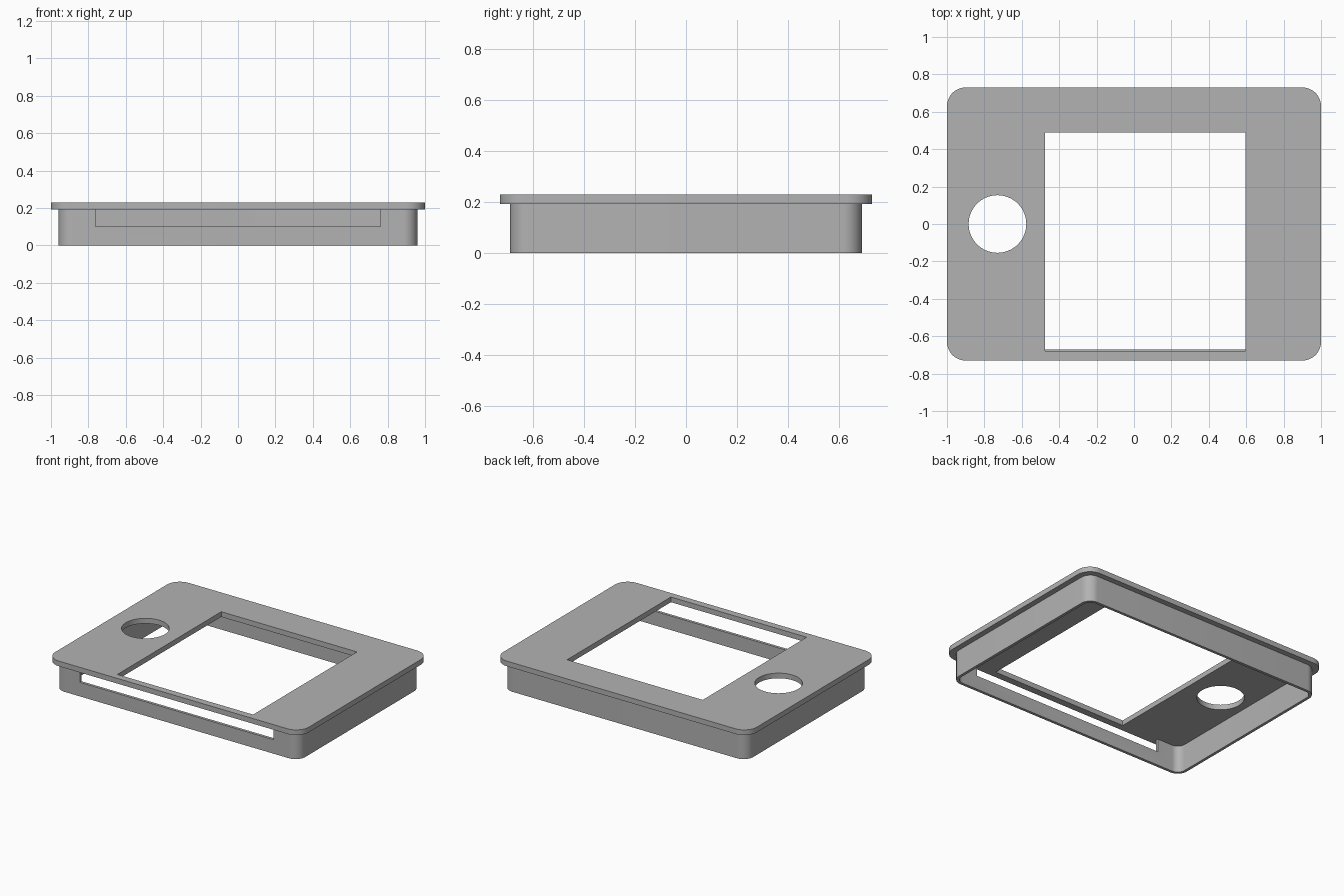
import bpy, bmesh, math

cube = bpy.data.objects.get("Cube")
if cube:
    bpy.data.objects.remove(cube)

PLATE_BOTTOM, TOP = 0.193, 0.23

grey = bpy.data.materials.new("plain grey")
grey.use_nodes = True
colour = (0.45, 0.45, 0.45, 1)
grey.diffuse_color = colour
grey.node_tree.nodes["Principled BSDF"].inputs["Base Color"].default_value = colour


def prism(name, outline, z0, z1):
    """Extrude a closed outline from z0 up to z1."""
    bm = bmesh.new()
    base = bm.faces.new([bm.verts.new((x, y, z0)) for x, y in outline])
    top = bmesh.ops.extrude_face_region(bm, geom=[base])["geom"]
    verts = [v for v in top if isinstance(v, bmesh.types.BMVert)]
    bmesh.ops.translate(bm, verts=verts, vec=(0, 0, z1 - z0))
    bmesh.ops.recalc_face_normals(bm, faces=bm.faces)
    mesh = bpy.data.meshes.new(name)
    bm.to_mesh(mesh)
    bm.free()
    mesh.materials.append(grey)
    obj = bpy.data.objects.new(name, mesh)
    bpy.context.collection.objects.link(obj)
    return obj


def arc(cx, cy, r, start, end, steps):
    return [(cx + r * math.cos(a), cy + r * math.sin(a))
            for a in (math.radians(start + (end - start) * i / steps)
                      for i in range(steps + 1))]


def rounded(hx, hy, r):
    corners = ((1, 1), (-1, 1), (-1, -1), (1, -1))
    return [p for i, (sx, sy) in enumerate(corners)
            for p in arc(sx * (hx - r), sy * (hy - r), r, 90 * i, 90 * i + 90, 12)]


def rect(x0, x1, y0, y1):
    return [(x0, y0), (x1, y0), (x1, y1), (x0, y1)]


def cut(obj, *cutters):
    """Subtract each cutter, then discard it and shade the result."""
    bpy.ops.object.select_all(action="DESELECT")
    obj.select_set(True)
    bpy.context.view_layer.objects.active = obj
    for cutter in cutters:
        cutter.hide_render = True
        mod = obj.modifiers.new("cut", "BOOLEAN")
        mod.operation, mod.solver, mod.object = "DIFFERENCE", "EXACT", cutter
        bpy.ops.object.modifier_apply(modifier=mod.name)
        bpy.data.objects.remove(cutter)
    bpy.ops.object.shade_smooth_by_angle(angle=math.radians(30))


# Top plate with a screen window and a round knob hole
plate = prism("top_plate", rounded(1, 0.73, 0.1), PLATE_BOTTOM, TOP)
cut(plate,
    prism("window_cutter", rect(-0.475, 0.595, -0.68, 0.49), 0.1, 0.4),
    prism("hole_cutter", arc(-0.73, 0, 0.154, 0, 360, 64)[:-1], 0.1, 0.4))

# Thin skirt wall with a wide slot under the plate at the front
wall = prism("skirt_wall", rounded(0.96, 0.69, 0.075), 0, PLATE_BOTTOM)
cut(wall,
    prism("cavity_cutter", rounded(0.94, 0.67, 0.055), -0.1, 0.4),
    prism("slot_cutter", rect(-0.763, 0.763, -0.8, -0.6), 0.1, 0.4))
